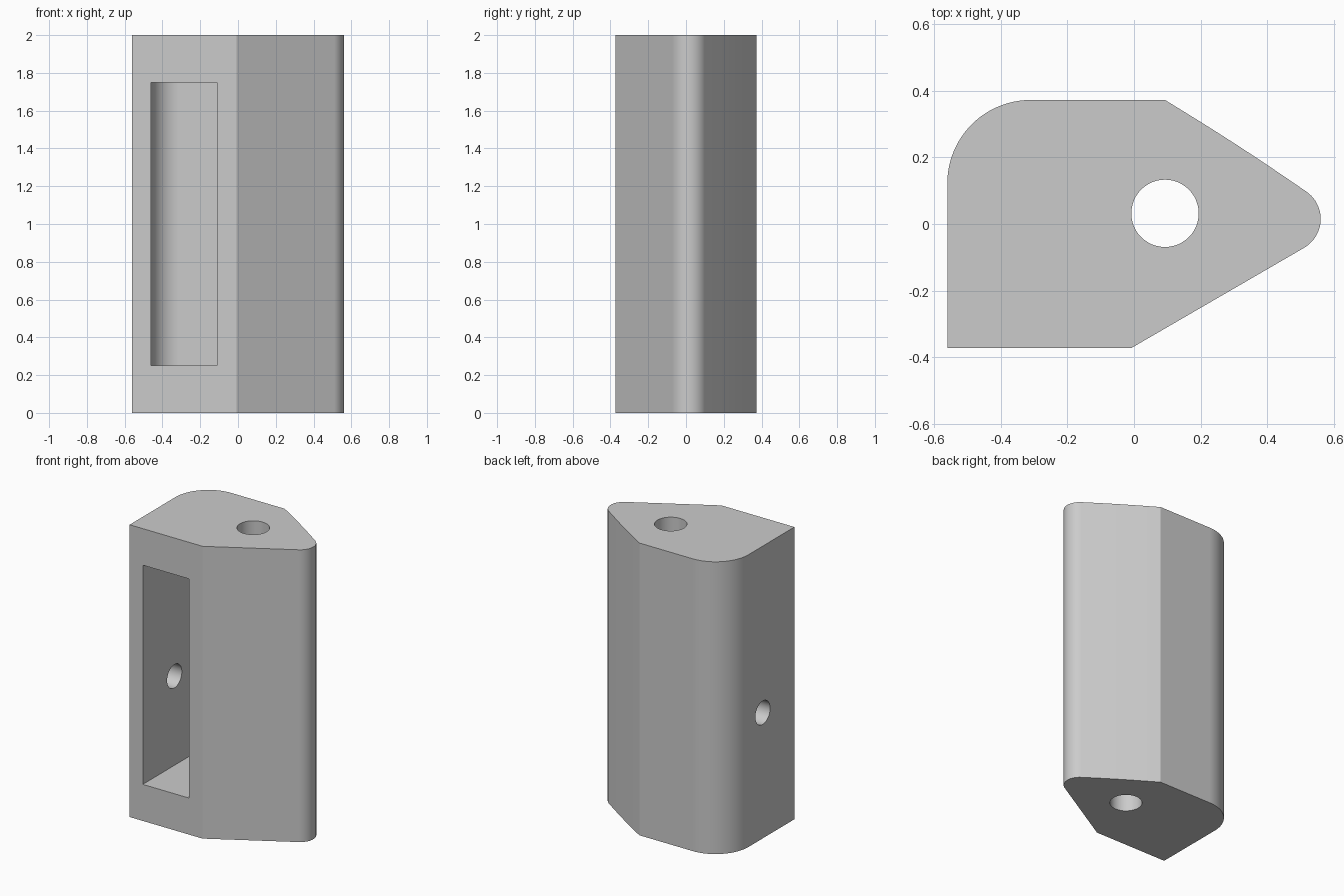
import bpy
import bmesh
from math import cos, sin, radians, pi
from mathutils import Matrix

cube = bpy.data.objects.get("Cube")
if cube:
    bpy.data.objects.remove(cube, do_unlink=True)

HEIGHT = 2.0
HALF_W, HALF_D = 0.56, 0.372

grey = bpy.data.materials.new("plain grey")
grey.use_nodes = True
colour = (0.6, 0.6, 0.6, 1)
grey.diffuse_color = colour
grey.node_tree.nodes["Principled BSDF"].inputs["Base Color"].default_value = colour


def arc(cx, cy, r, start, end, steps):
    """Points along an arc, angles in degrees."""
    angles = [radians(start + (end - start) * i / steps) for i in range(steps + 1)]
    return [(cx + r * cos(a), cy + r * sin(a)) for a in angles]


def bowed(a, b, bulge, steps):
    """Inner points of a gently bowed line that bulges to the right of a-b."""
    dx, dy = b[0] - a[0], b[1] - a[1]
    length = (dx * dx + dy * dy) ** 0.5
    points = []
    for i in range(1, steps):
        t = i / steps
        off = bulge * sin(pi * t) / length
        points.append((a[0] + dx * t + dy * off, a[1] + dy * t - dx * off))
    return points


def new_object(name, bm):
    bmesh.ops.recalc_face_normals(bm, faces=bm.faces)
    mesh = bpy.data.meshes.new(name)
    bm.to_mesh(mesh)
    bm.free()
    mesh.materials.append(grey)
    obj = bpy.data.objects.new(name, mesh)
    bpy.context.collection.objects.link(obj)
    return obj


def prism(name, outline, z0, z1):
    bm = bmesh.new()
    face = bm.faces.new([bm.verts.new((x, y, z0)) for x, y in outline])
    ext = bmesh.ops.extrude_face_region(bm, geom=[face])
    tops = [v for v in ext["geom"] if isinstance(v, bmesh.types.BMVert)]
    bmesh.ops.translate(bm, verts=tops, vec=(0, 0, z1 - z0))
    return new_object(name, bm)


def rod(name, radius, length, matrix):
    bm = bmesh.new()
    bmesh.ops.create_cone(bm, cap_ends=True, segments=48, radius1=radius,
                          radius2=radius, depth=length, matrix=matrix)
    return new_object(name, bm)


# Body: square front corner, round back corner, pointed side with a round nose
nose = arc(HALF_W - 0.1, 0.015, 0.1, -60, 56, 20)
back_corner = (0.093, HALF_D)
shoulder = arc(-0.31, HALF_D - 0.25, 0.25, 90, 180, 24)
outline = [(-HALF_W, -HALF_D), (-0.008, -HALF_D)] + nose
outline += bowed(nose[-1], back_corner, 0.004, 8) + [back_corner] + shoulder
body = prism("body", outline, 0, HEIGHT)

# Cutters: front pocket following the round corner, upright bore, side hole
pocket_back = arc(-0.31, HALF_D - 0.25, 0.15, 90, 180, 20)
pocket = [(-0.46, -0.5), (-0.11, -0.5), (-0.11, HALF_D - 0.1)] + pocket_back
cutters = [
    prism("pocket_cutter", pocket, 0.25, 1.75),
    rod("bore_cutter", 0.101, 3, Matrix.Translation((0.093, 0.032, 1))),
    rod("side_hole_cutter", 0.08, 0.3,
        Matrix.Translation((-0.5, -0.03, 0.86)) @ Matrix.Rotation(pi / 2, 4, "Y")),
]

bpy.ops.object.select_all(action="DESELECT")
body.select_set(True)
bpy.context.view_layer.objects.active = body
for cutter in cutters:
    cutter.hide_render = True
    mod = body.modifiers.new(cutter.name, "BOOLEAN")
    mod.operation = "DIFFERENCE"
    mod.solver = "EXACT"
    mod.object = cutter
    bpy.ops.object.modifier_apply(modifier=mod.name)
    bpy.data.objects.remove(cutter, do_unlink=True)

# Smooth the round walls, keep hard edges crisp and flat walls flat
bpy.ops.object.shade_smooth_by_angle(angle=radians(20))
weighted = body.modifiers.new("flat_walls", "WEIGHTED_NORMAL")
weighted.keep_sharp = True
